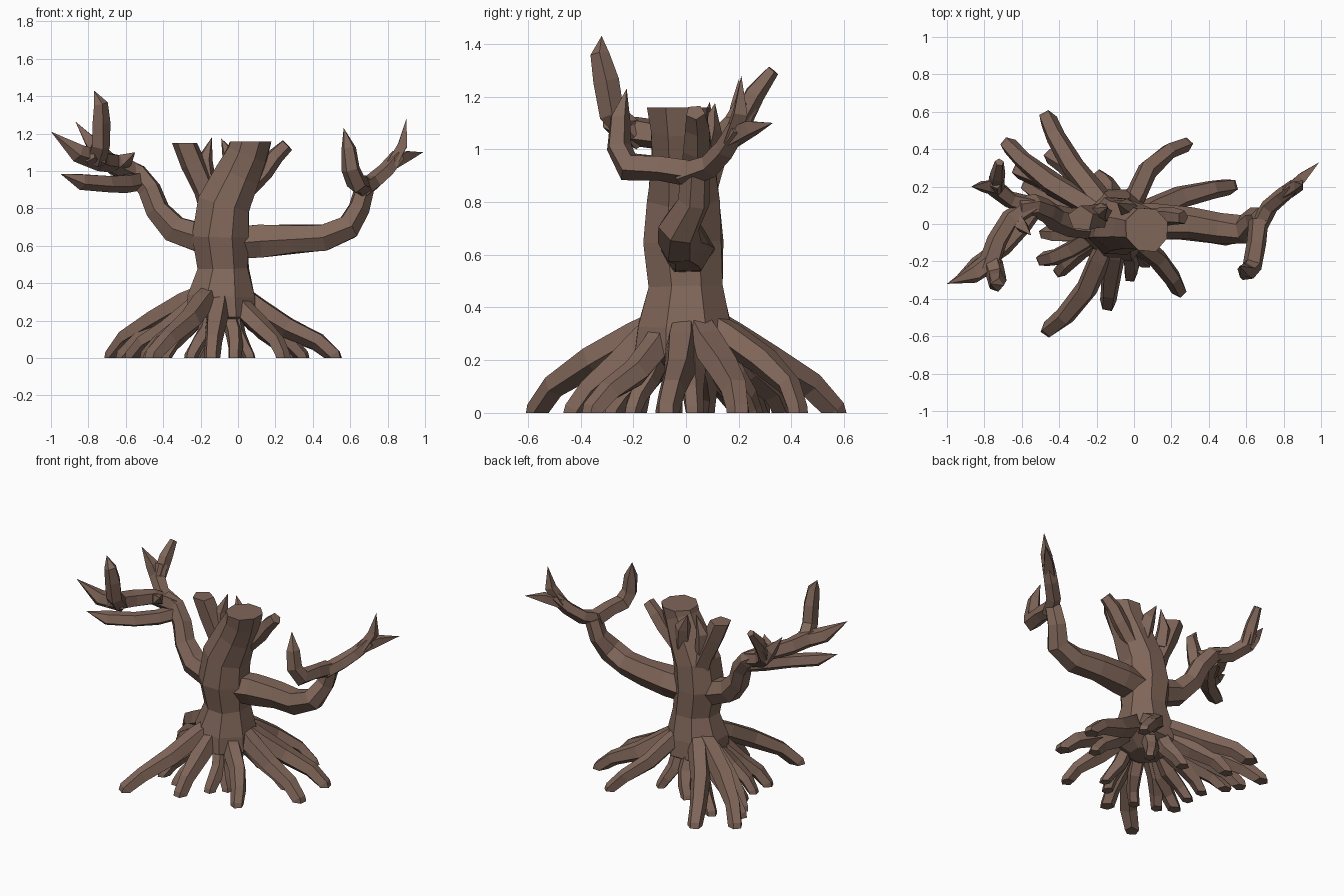
import bpy, bmesh, math, random
from mathutils import Vector

random.seed(4)

bark = bpy.data.materials.new("bark_brown")
bark.diffuse_color = (0.215, 0.132, 0.100, 1)


def limb(name, pts, sides=5, jitter=0.08, cut=False, flat_top=False):
    """Faceted tube through (x, y, z, radius) points; radius 0 makes a pointed tip."""
    bm = bmesh.new()
    pos = [Vector(p[:3]) for p in pts]
    rings, normal = [], None
    for i, p in enumerate(pos):
        t = (pos[min(i + 1, len(pos) - 1)] - pos[max(i - 1, 0)]).normalized()
        if flat_top and i == len(pos) - 1:
            t = Vector((0, 0, 1))
        if normal is None:
            normal = Vector((0, 0, 1)) if abs(t.z) < 0.8 else Vector((0, -1, 0))
        normal = (normal - t * normal.dot(t)).normalized()
        side = t.cross(normal)
        r = pts[i][3]
        if r == 0:
            rings.append([bm.verts.new(p)])
            continue
        ring = []
        for k in range(sides):
            a = 2 * math.pi * (k + 0.5) / sides
            rr = r * (1 + random.uniform(-jitter, jitter))
            ring.append(bm.verts.new(p + (normal * math.cos(a) + side * math.sin(a)) * rr))
        rings.append(ring)
    for a, b in zip(rings, rings[1:]):
        for k in range(sides):
            n = (k + 1) % sides
            if len(b) == 1:
                bm.faces.new((a[k], a[n], b[0]))
            else:
                bm.faces.new((a[k], a[n], b[n], b[k]))
    bm.faces.new(rings[0])
    if len(rings[-1]) > 1:
        bm.faces.new(rings[-1])
    if cut:  # slice flat on the ground
        bmesh.ops.bisect_plane(bm, geom=bm.verts[:] + bm.edges[:] + bm.faces[:],
                               plane_co=(0, 0, 0), plane_no=(0, 0, 1), clear_inner=True)
        bmesh.ops.holes_fill(bm, edges=[e for e in bm.edges if e.is_boundary])
    bmesh.ops.recalc_face_normals(bm, faces=bm.faces[:])
    mesh = bpy.data.meshes.new(name)
    bm.to_mesh(mesh)
    bm.free()
    mesh.materials.append(bark)
    obj = bpy.data.objects.new(name, mesh)
    bpy.context.collection.objects.link(obj)
    return obj


# Leaning trunk with a flared foot and a flat broken top
limb("trunk", [(-.09, 0, .16, .10), (-.09, 0, .22, .205), (-.09, 0, .33, .19),
               (-.08, 0, .48, .148), (-.095, -.01, .65, .158), (-.075, -.01, .82, .15),
               (0, -.015, .98, .128), (.05, -.025, 1.09, .118), (.07, -.03, 1.158, .122)],
     sides=8, jitter=.05, flat_top=True)

# Broken stubs around the trunk top
limb("left_stub", [(-.11, .03, .74, .08), (-.18, .04, .90, .065),
                   (-.24, .035, 1.04, .066), (-.285, .03, 1.15, .072)], flat_top=True)
limb("left_stub_twig", [(-.17, .05, .92, .055), (-.18, .07, 1.06, .045), (-.14, .09, 1.18, 0)])
limb("back_stub", [(-.02, .06, .93, .06), (-.04, .09, 1.07, .05), (-.09, .11, 1.175, 0)])
limb("right_stub", [(.05, .03, .90, .05), (.14, .04, 1.0, .052), (.20, .04, 1.08, .048),
                    (.262, .035, 1.14, .04)])

# Right arm, with a thumb curling forward and a forked finger reaching back
limb("right_arm", [(-.06, 0, .61, .10), (.12, .01, .625, .095), (.30, 0, .635, .085),
                   (.46, -.025, .645, .08), (.59, -.03, .70, .075), (.645, .03, .80, .06),
                   (.68, .035, .91, .055)], sides=6)
limb("right_thumb", [(.67, .02, .91, .055), (.655, -.10, .93, .052), (.635, -.22, .935, .055),
                     (.605, -.255, 1.01, .05), (.59, -.25, 1.12, .042), (.565, -.225, 1.23, 0)])
limb("right_finger", [(.665, -.02, .90, .052), (.72, .09, .94, .048),
                      (.79, .15, 1.0, .045), (.86, .20, 1.08, .04)])
limb("right_finger_upper_tip", [(.82, .17, 1.03, .04), (.88, .205, 1.14, .036),
                                (.90, .21, 1.28, 0)], sides=4)
limb("right_finger_outer_tip", [(.82, .17, 1.04, .042), (.90, .25, 1.08, .036),
                                (.99, .33, 1.10, 0)], sides=4)

# Left arm, rising in a steep bend
limb("left_arm", [(-.08, 0, .63, .10), (-.22, 0, .65, .088), (-.34, .01, .69, .078),
                  (-.43, .04, .79, .068), (-.475, .07, .90, .063), (-.54, .10, .985, .06),
                  (-.62, .09, 1.03, .05)], sides=6)

# Left hand: front finger with two tips, low finger, rear finger with two tips
limb("left_front_finger", [(-.55, .10, .99, .055), (-.66, .03, 1.04, .055),
                           (-.73, -.09, 1.055, .055), (-.77, -.20, 1.07, .058),
                           (-.80, -.27, 1.09, .042)])
limb("left_front_tall_tip", [(-.76, -.20, 1.06, .055), (-.735, -.28, 1.14, .052),
                             (-.735, -.30, 1.26, .05), (-.735, -.325, 1.36, .04),
                             (-.77, -.32, 1.43, 0)])
limb("left_front_outer_tip", [(-.74, -.18, 1.06, .06), (-.86, -.27, 1.095, .052),
                              (-1.0, -.32, 1.21, 0)])
limb("left_low_finger", [(-.53, .09, .95, .055), (-.60, -.01, .935, .05), (-.70, -.12, .935, .05),
                         (-.84, -.22, .945, .046), (-.95, -.28, .985, 0)])
limb("left_rear_finger", [(-.55, .10, .99, .053), (-.66, .13, 1.03, .05),
                          (-.735, .19, 1.09, .05), (-.74, .23, 1.17, .045)])
limb("left_rear_blunt_tip", [(-.735, .20, 1.10, .045), (-.73, .26, 1.21, .042),
                             (-.72, .33, 1.30, .025)])
limb("left_rear_spike", [(-.74, .19, 1.08, .048), (-.79, .20, 1.16, .042), (-.87, .20, 1.265, 0)],
     sides=4)
limb("hand_thorn", [(-.64, .04, 1.03, .045), (-.60, -.01, 1.06, .04), (-.55, -.06, 1.10, 0)], sides=4)

# Spreading roots: (tip x, tip y, sideways bend, radius)
roots = [(-.46, .56, .03, .058), (-.67, .42, .03, .058), (-.61, .28, -.02, .053),
         (-.56, .20, .03, .053), (-.44, .36, -.03, .053), (-.48, .07, -.02, .048),
         (-.47, -.05, .02, .048), (-.48, -.19, .02, .052), (-.39, -.25, -.02, .048),
         (-.45, -.56, .05, .058), (-.14, -.42, .0, .055), (-.25, -.30, .02, .045),
         (-.02, -.27, .02, .045), (.24, -.35, .03, .052), (.06, -.20, -.02, .042),
         (.51, -.07, .01, .058), (.34, .03, .0, .048), (.51, .20, .03, .058),
         (.27, .42, .07, .052), (.04, .20, .02, .045), (-.18, .25, -.03, .05)]
for i, (tx, ty, bend, r) in enumerate(roots):
    centre = Vector((-.085, 0, 0))
    span = Vector((tx, ty, 0)) - centre
    length = span.length
    out = span.normalized()
    across = Vector((-out.y, out.x, 0))
    reach = min(1, length / .55)
    run = length - .08
    arch = .035 if abs(ty) > .4 else 0  # the longest side roots arch higher
    path = [(.08, 0, .36, .9), (.08 + .22 * run, .4, .20 + .06 * reach + arch, 1.15),
            (.08 + .52 * run, 1, .10 + .065 * reach + arch, 1.08),
            (.08 + .84 * run, .6, .04 + .05 * reach + arch * .4, .9),
            (length, 0, .015, .8), (length + .025, -.2, -.07, .72)]
    pts = []
    for d, b, z, k in path:
        p = centre + out * d + across * bend * b
        pts.append((p.x, p.y, z, r * k))
    limb(f"root_{i + 1}", pts, sides=5, jitter=.1, cut=True)
